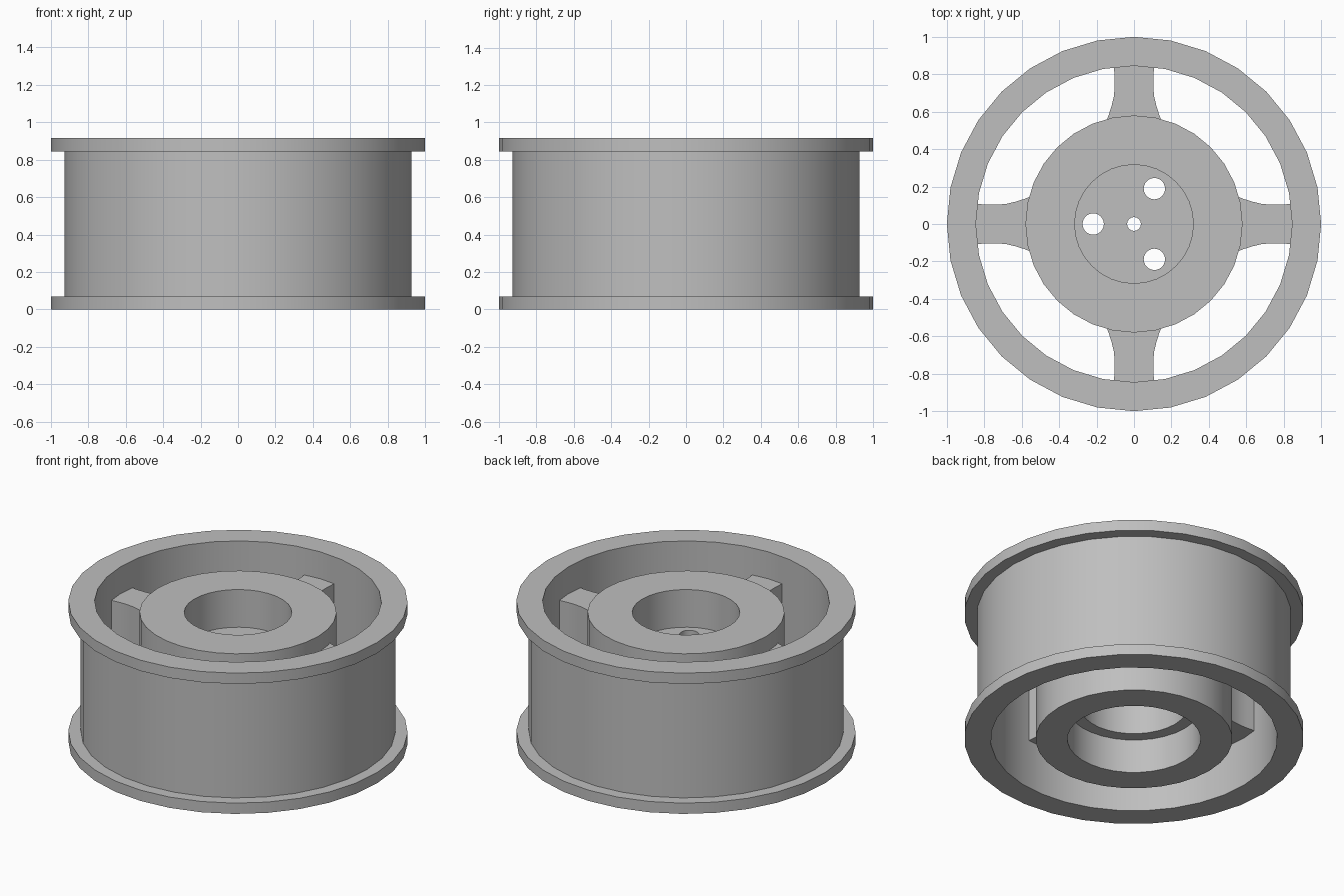
import bpy, bmesh
from math import sin, cos, pi, radians

if "Cube" in bpy.data.objects:
    bpy.data.objects.remove(bpy.data.objects["Cube"], do_unlink=True)

SEGMENTS = 32

metal = bpy.data.materials.new("plain grey metal")
metal.use_nodes = True
metal.diffuse_color = (0.52, 0.52, 0.52, 1)
metal.node_tree.nodes["Principled BSDF"].inputs["Base Color"].default_value = metal.diffuse_color


def finish(obj):
    obj.data.materials.clear()
    obj.data.materials.append(metal)
    bpy.ops.object.select_all(action='DESELECT')
    obj.select_set(True)
    bpy.context.view_layer.objects.active = obj
    bpy.ops.object.shade_smooth_by_angle(angle=radians(30))
    return obj


def lathe(name, profile):
    """Spin a closed (radius, height) profile around the z axis."""
    bm = bmesh.new()
    rings = []
    for i in range(SEGMENTS):
        a = 2 * pi * i / SEGMENTS
        rings.append([bm.verts.new((r * cos(a), r * sin(a), z)) for r, z in profile])
    n = len(profile)
    for i in range(SEGMENTS):
        p, q = rings[i], rings[(i + 1) % SEGMENTS]
        for j in range(n):
            k = (j + 1) % n
            bm.faces.new((p[j], q[j], q[k], p[k]))
    bmesh.ops.recalc_face_normals(bm, faces=bm.faces)
    mesh = bpy.data.meshes.new(name)
    bm.to_mesh(mesh)
    bm.free()
    obj = bpy.data.objects.new(name, mesh)
    bpy.context.collection.objects.link(obj)
    return finish(obj)


def plate(name, loops, z0, z1):
    """Extrude flat outlines between two heights; inner loops become holes."""
    curve = bpy.data.curves.new(name, 'CURVE')
    curve.dimensions = '2D'
    curve.fill_mode = 'BOTH'
    curve.extrude = (z1 - z0) / 2
    for loop in loops:
        spline = curve.splines.new('POLY')
        spline.points.add(len(loop) - 1)
        for point, (x, y) in zip(spline.points, loop):
            point.co = (x, y, 0, 1)
        spline.use_cyclic_u = True
    obj = bpy.data.objects.new(name, curve)
    bpy.context.collection.objects.link(obj)
    bpy.ops.object.select_all(action='DESELECT')
    obj.select_set(True)
    bpy.context.view_layer.objects.active = obj
    bpy.ops.object.convert(target='MESH')
    obj = bpy.context.view_layer.objects.active
    bm = bmesh.new()
    bm.from_mesh(obj.data)
    bmesh.ops.remove_doubles(bm, verts=bm.verts, dist=0.0005)
    bmesh.ops.translate(bm, verts=bm.verts, vec=(0, 0, (z0 + z1) / 2))
    bmesh.ops.recalc_face_normals(bm, faces=bm.faces)
    bm.to_mesh(obj.data)
    bm.free()
    return finish(obj)


def circle(x, y, r, n=SEGMENTS):
    return [(x + r * cos(2 * pi * i / n), y + r * sin(2 * pi * i / n)) for i in range(n)]


# Barrel with a flange at each end
HEIGHT, LIP = 0.915, 0.07
lathe("rim_barrel", [
    (0.845, 0), (1, 0), (1, LIP), (0.927, LIP),
    (0.927, HEIGHT - LIP), (1, HEIGHT - LIP), (1, HEIGHT), (0.845, HEIGHT)])

# Hub sleeve with a wider counterbore underneath
lathe("hub_sleeve", [
    (0.393, 0), (0.58, 0), (0.58, 0.845), (0.317, 0.845),
    (0.317, 0.22), (0.393, 0.22)])

# Mounting disc with an axle hole and three bolt holes
holes = [circle(0, 0, 0.037, 16)]
for i in range(3):
    a = pi + i * 2 * pi / 3
    holes.append(circle(0.218 * cos(a), 0.218 * sin(a), 0.057, 24))
plate("mounting_disc", [circle(0, 0, 0.33)] + holes, 0.53, 0.60)

# Four waisted spokes joining the hub to the barrel
edge = [(0.55, 0.148), (0.58, 0.136), (0.63, 0.12), (0.68, 0.108),
        (0.73, 0.103), (0.78, 0.103), (0.86, 0.109)]
outline = edge + [(r, -w) for r, w in reversed(edge)]
for i, side in enumerate(("left", "back", "right", "front")):
    c, s = cos(i * pi / 2), sin(i * pi / 2)
    plate(side + "_spoke", [[(x * c - y * s, x * s + y * c) for x, y in outline]], 0.32, 0.74)
